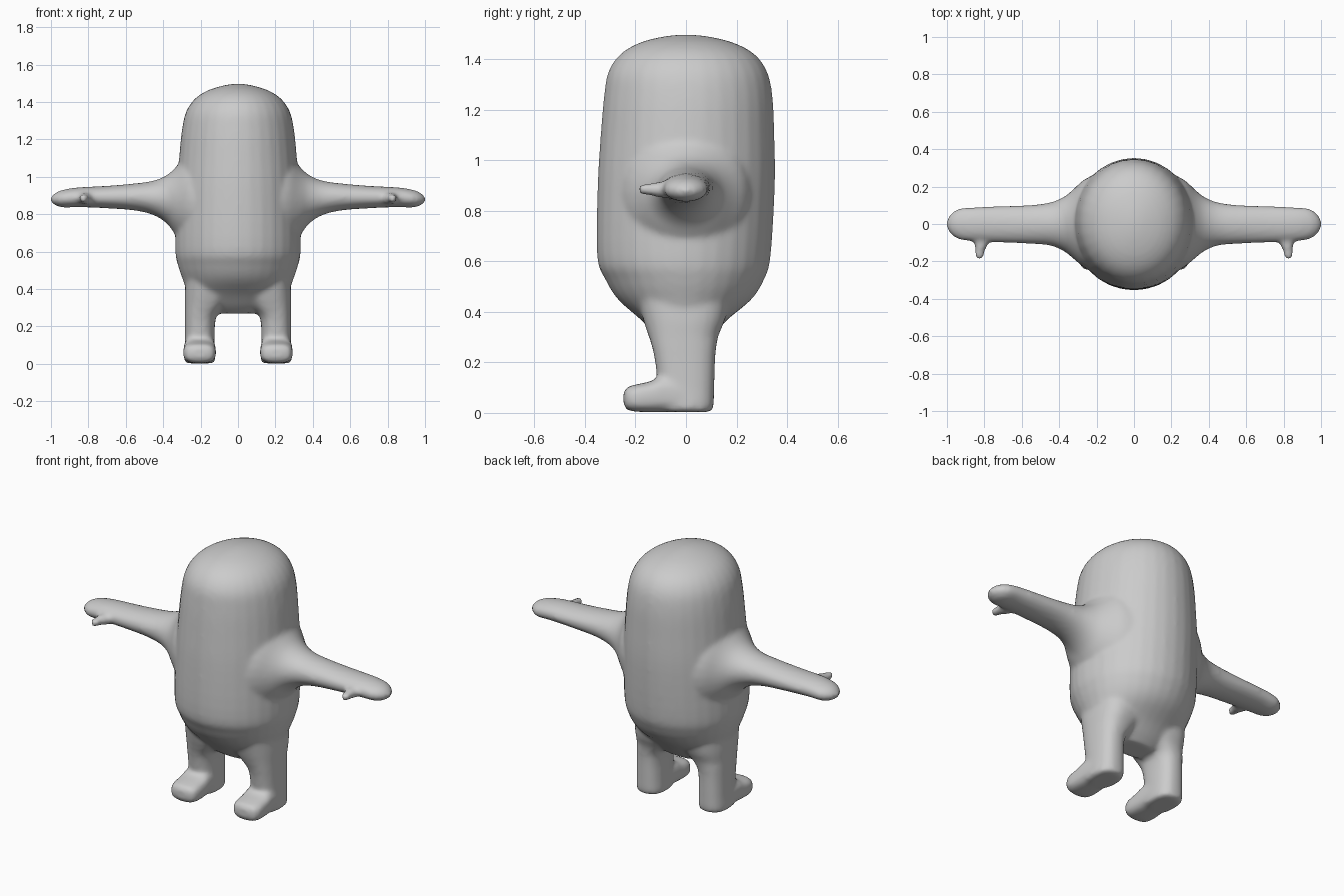
import bpy, bmesh, math
from mathutils import Vector

cube = bpy.data.objects.get("Cube")
if cube:
    bpy.data.objects.remove(cube)

grey = bpy.data.materials.new("plain grey")
grey.use_nodes = True
colour = (0.6, 0.6, 0.6, 1)
grey.diffuse_color = colour
grey.node_tree.nodes["Principled BSDF"].inputs["Base Color"].default_value = colour

SIDES = 32
STEPS = 4


def spline(rows):
    """Smoothly interpolate section rows."""
    out = []
    for i in range(len(rows) - 1):
        quad = rows[max(i - 1, 0)], rows[i], rows[i + 1], rows[min(i + 2, len(rows) - 1)]
        for s in range(STEPS):
            t = s / STEPS
            out.append([b + t * ((c - a) / 2 + t * (a - 2.5 * b + 2 * c - d / 2
                        + t * (1.5 * (b - c) + (d - a) / 2))) for a, b, c, d in zip(*quad)])
    return out + [rows[-1]]


def loft(bm, rows, axis, side=1, power=2):
    """Rows: position on axis, then low and high limits on the other two axes."""
    others = [k for k in range(3) if k != axis]
    rings = []
    for pos, *limits in spline(rows):
        ring = []
        for n in range(SIDES):
            angle = math.tau * n / SIDES
            co = Vector()
            co[axis] = pos
            for k, wave, lo, hi in zip(others, (math.cos(angle), math.sin(angle)),
                                       limits[::2], limits[1::2]):
                wave = math.copysign(abs(wave) ** (2 / power), wave)
                co[k] = (lo + hi) / 2 + wave * (hi - lo) / 2
            co.x *= side
            ring.append(bm.verts.new(co))
        rings.append(ring)
    for a, b in zip(rings, rings[1:]):
        for n in range(SIDES):
            m = (n + 1) % SIDES
            bm.faces.new((a[n], a[m], b[m], b[n]))
    bm.faces.new(rings[0])
    bm.faces.new(rings[-1])


bm = bmesh.new()

# Torso and head: height, half width, front, back
torso = [(.27, .14, -.07, .07), (.31, .22, -.12, .11), (.37, .265, -.18, .165),
         (.45, .295, -.27, .26), (.53, .322, -.32, .31), (.62, .336, -.352, .335),
         (.9, .33, -.35, .352), (1.1, .315, -.338, .35), (1.25, .3, -.325, .343),
         (1.35, .277, -.308, .322), (1.42, .228, -.26, .272), (1.465, .155, -.185, .19),
         (1.49, .07, -.09, .09), (1.498, .01, -.01, .01)]
loft(bm, [(z, -w, w, f, b) for z, w, f, b in torso], 2)

# Arm: distance out, front, back, bottom, top
arm = [(.2, -.27, .27, .56, 1.17), (.27, -.23, .235, .62, 1.13), (.33, -.18, .18, .685, 1.055),
       (.38, -.142, .142, .75, 1.01), (.45, -.115, .115, .795, .98), (.55, -.106, .102, .82, .965),
       (.7, -.1, .096, .832, .952), (.85, -.094, .09, .838, .944), (.93, -.084, .084, .836, .932),
       (.97, -.062, .062, .845, .918), (.993, -.035, .035, .86, .9), (1.003, -.01, .01, .875, .885)]

# Thumb: depth, inner, outer, bottom, top
thumb = [(-.188, .822, .834, .88, .892), (-.177, .805, .848, .865, .906),
         (-.14, .796, .849, .86, .91), (-.1, .775, .855, .852, .915), (-.05, .77, .86, .85, .915)]

# Leg: height, inner, outer, front, back
leg = [(.003, .135, .275, -.09, .09), (.02, .122, .287, -.11, .108), (.1, .124, .285, -.11, .112),
       (.2, .124, .284, -.122, .115), (.26, .112, .284, -.134, .12), (.31, .07, .284, -.15, .13),
       (.37, .03, .285, -.17, .155), (.45, .03, .28, -.19, .17)]

# Foot: depth, inner, outer, bottom, top
foot = [(-.247, .17, .24, .035, .08), (-.236, .135, .275, .014, .1), (-.2, .119, .292, .005, .112),
        (-.14, .118, .292, .003, .125), (-.09, .12, .29, .003, .145), (0, .125, .285, .003, .13),
        (.07, .14, .27, .003, .1)]

for side in (1, -1):
    loft(bm, arm, 0, side)
    loft(bm, thumb, 1, side)
    loft(bm, leg, 2, side, 2.5)
    loft(bm, foot, 1, side, 3)

bmesh.ops.recalc_face_normals(bm, faces=bm.faces)
mesh = bpy.data.meshes.new("body")
bm.to_mesh(mesh)
bm.free()
mesh.materials.append(grey)
body = bpy.data.objects.new("body", mesh)
bpy.context.collection.objects.link(body)

# Fuse the parts into one soft skin
fuse = body.modifiers.new("fuse", 'REMESH')
fuse.mode = 'VOXEL'
fuse.voxel_size = 0.013
fuse.use_smooth_shade = True
soften = body.modifiers.new("soften", 'SMOOTH')
soften.factor = 0.5
soften.iterations = 6
